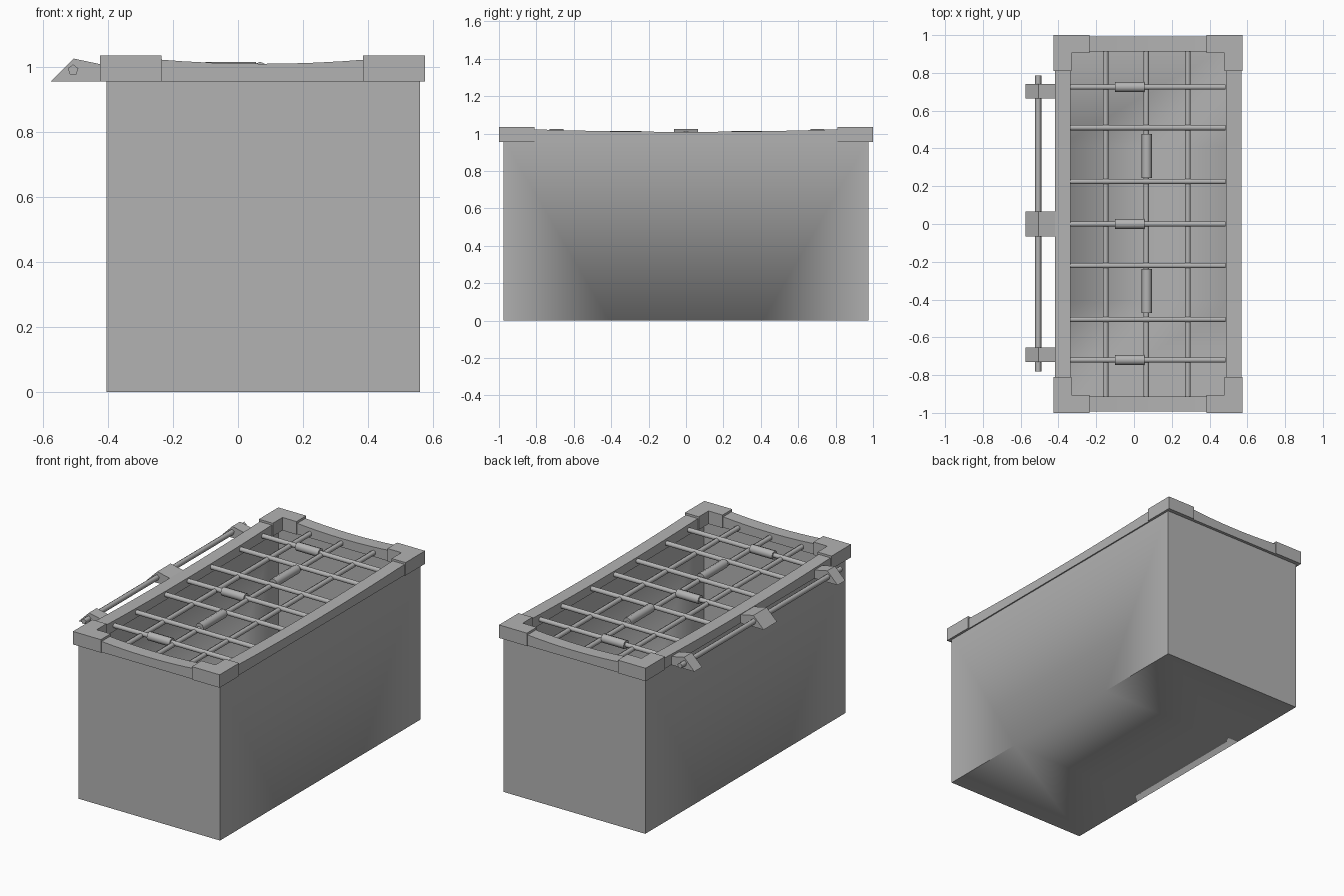
import bpy, bmesh, math
from mathutils import Matrix, Vector

cube = bpy.data.objects.get("Cube")
if cube:
    bpy.data.objects.remove(cube, do_unlink=True)

GREY = (0.45, 0.45, 0.45, 1)
grey = bpy.data.materials.new("plain_grey")
grey.use_nodes = True
grey.diffuse_color = GREY
for node in grey.node_tree.nodes:
    if node.type == 'BSDF_PRINCIPLED':
        node.inputs["Base Color"].default_value = GREY


def finish(name, bm, recalc=True):
    if recalc:
        bmesh.ops.recalc_face_normals(bm, faces=bm.faces)
    mesh = bpy.data.meshes.new(name)
    bm.to_mesh(mesh)
    bm.free()
    mesh.materials.append(grey)
    obj = bpy.data.objects.new(name, mesh)
    bpy.context.collection.objects.link(obj)
    return obj


def prism(name, outline, offset):
    """Extrude a closed 3D outline along an offset."""
    bm = bmesh.new()
    face = bm.faces.new([bm.verts.new(p) for p in outline])
    new = bmesh.ops.extrude_face_region(bm, geom=[face])["geom"]
    bmesh.ops.translate(bm, vec=offset,
                        verts=[v for v in new if isinstance(v, bmesh.types.BMVert)])
    return finish(name, bm)


def rod(name, start, end, radius, sides, smooth=True):
    """A capped round bar between two points."""
    a, b = Vector(start), Vector(end)
    axis = b - a
    turn = axis.to_track_quat('Z', 'Y').to_matrix().to_4x4()
    bm = bmesh.new()
    bmesh.ops.create_cone(bm, cap_ends=True, segments=sides, radius1=radius,
                          radius2=radius, depth=axis.length,
                          matrix=Matrix.Translation((a + b) / 2) @ turn)
    for f in bm.faces:
        f.smooth = smooth and len(f.verts) == 4
    for e in bm.edges:
        if any(len(f.verts) != 4 for f in e.link_faces):
            e.smooth = False
    return finish(name, bm)


# Open single-skin bin; long walls blend softly into the middle of the floor
X0, X1, Y, MID, TOP = -0.405, 0.56, 0.975, 0.41, 0.97
bm = bmesh.new()
low = {x: [bm.verts.new((x, y, 0)) for y in (-Y, -MID, MID, Y)] for x in (X0, X1)}
high = {x: [bm.verts.new((x, y, TOP)) for y in (-Y, Y)] for x in (X0, X1)}
for i in range(3):
    bm.faces.new((low[X0][i], low[X0][i + 1], low[X1][i + 1], low[X1][i]))
for x in (X0, X1):
    l, h = low[x], high[x]
    bm.faces.new((l[0], l[1], h[0]))
    bm.faces.new((l[1], l[2], h[1], h[0]))
    bm.faces.new((l[2], l[3], h[1]))
for end, i in ((0, 0), (1, 3)):
    bm.faces.new((low[X0][i], low[X1][i], high[X1][end], high[X0][end]))
bmesh.ops.recalc_face_normals(bm, faces=bm.faces)
if sum(f.normal.z * f.calc_area() for f in bm.faces) > 0:
    bmesh.ops.reverse_faces(bm, faces=bm.faces)
for f in bm.faces:
    f.smooth = True
for e in bm.edges:
    if len(e.link_faces) == 2 and e.calc_face_angle(0) > 0.5:
        e.smooth = abs((e.verts[0].co + e.verts[1].co).y) < 0.01 and e.verts[0].co.x == e.verts[1].co.x
finish("bin_body", bm, recalc=False)

# L-shaped corner caps
CX, BASE, CAP = 0.075, 0.955, 1.035
for sx, side in ((-1, "right"), (1, "left")):
    for sy, end in ((-1, "front"), (1, "back")):
        ell = [(0.5, 1.0), (0.31, 1.0), (0.31, 0.905), (0.405, 0.905),
               (0.405, 0.81), (0.5, 0.81)]
        prism(f"{end}_{side}_corner_cap",
              [(CX + sx * x, sy * y, BASE) for x, y in ell], (0, 0, CAP - BASE))


# Rim rails with a gently sagging top edge
def sag(half, steps=8):
    ts = [-1 + 2 * i / steps for i in range(steps + 1)]
    return [(-half, BASE)] + [(t * half, 1.009 + 0.014 * t * t) for t in ts] + [(half, BASE)]


for s, side in ((-1, "right"), (1, "left")):
    prism(f"{side}_rail", [(CX + s * 0.412, y, z) for y, z in sag(0.83)], (s * 0.081, 0, 0))
for s, end in ((-1, "front"), (1, "back")):
    prism(f"{end}_rail", [(CX + x, s * 0.912, z) for x, z in sag(0.33)], (0, s * 0.081, 0))

# Grid of crossed bars
CROSS_Z, LONG_Z = 0.988, 0.98
for i, y in enumerate((-0.72, -0.505, -0.22, 0, 0.225, 0.51, 0.725)):
    rod(f"cross_bar_{i + 1}", (-0.34, y, CROSS_Z), (0.485, y, CROSS_Z), 0.016, 6)
for i, x in enumerate((-0.15, 0.065, 0.285)):
    rod(f"long_bar_{i + 1}", (x, -0.915, LONG_Z), (x, 0.915, LONG_Z), 0.016, 6)

# Thick sleeves on some bars
for i, y in enumerate((-0.72, 0, 0.725)):
    rod(f"cross_sleeve_{i + 1}", (-0.1, y, CROSS_Z), (0.055, y, CROSS_Z), 0.027, 8)
for i, y in enumerate((-0.355, 0.36)):
    rod(f"long_sleeve_{i + 1}", (0.068, y - 0.116, CROSS_Z), (0.068, y + 0.116, CROSS_Z), 0.027, 8)

# Handle rod and its wedge brackets on the right side
rod("handle_rod", (-0.507, -0.78, 0.99), (-0.507, 0.785, 0.99), 0.017, 5)
wedge = [(-0.575, 0.955), (-0.505, 1.025), (-0.415, 1.006), (-0.415, 0.955)]
for name, y, width in (("front", -0.73, 0.075), ("middle", -0.065, 0.13), ("back", 0.665, 0.075)):
    prism(f"{name}_handle_bracket", [(x, y, z) for x, z in wedge], (0, width, 0))
